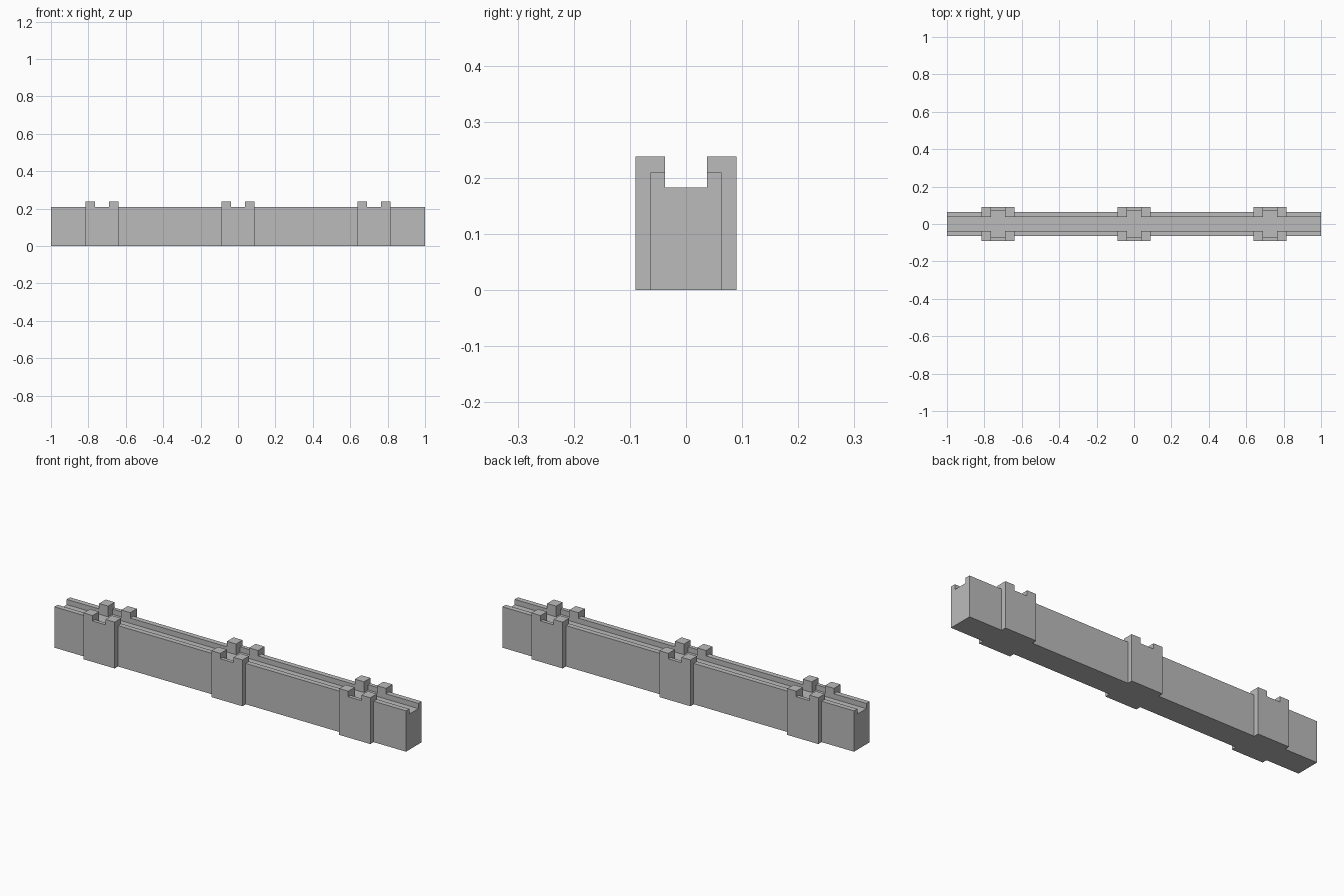
import bpy
import bmesh

cube = bpy.data.objects.get("Cube")
if cube:
    bpy.data.objects.remove(cube, do_unlink=True)

# Main dimensions
HALF_LENGTH = 1.0
TOWERS = (-0.727, 0.0, 0.727)
TOWER_HALF, GAP_HALF = 0.0885, 0.037
WALK_Y, WALL_Y, BAY_Y, TOWER_Y = 0.037, 0.0635, 0.071, 0.09
WALK_Z, PARAPET_Z, MERLON_Z = 0.183, 0.21, 0.238


def wall_height(x, y):
    """Height of the masonry above a point of the plan."""
    y = abs(y)
    off = min(abs(x - t) for t in TOWERS)
    if off < GAP_HALF:                       # bay between two merlons
        return WALK_Z if y < BAY_Y else PARAPET_Z
    if y < WALK_Y:                           # sunken walkway
        return WALK_Z
    if off < TOWER_HALF:                     # corner merlons
        return MERLON_Z
    return PARAPET_Z if y < WALL_Y else 0.0  # plain wall with parapet


# Plan and level lines that divide the masonry into blocks
xs = sorted([-HALF_LENGTH, HALF_LENGTH] +
            [t + s * w for t in TOWERS for s in (-1, 1) for w in (TOWER_HALF, GAP_HALF)])
ys = sorted(s * w for s in (-1, 1) for w in (WALK_Y, WALL_Y, BAY_Y, TOWER_Y))
zs = [0.0, WALK_Z, PARAPET_Z, MERLON_Z]
lines = (xs, ys, zs)


def filled(cell):
    if any(c < 0 or c >= len(l) - 1 for c, l in zip(cell, lines)):
        return False
    x, y, z = ((l[c] + l[c + 1]) / 2 for c, l in zip(cell, lines))
    return z < wall_height(x, y)


# Keep only the outer skin of the blocks
bm = bmesh.new()
verts = {}


def corner(key):
    if key not in verts:
        verts[key] = bm.verts.new([l[k] for k, l in zip(key, lines)])
    return verts[key]


cells = [(i, j, k) for i in range(len(xs) - 1)
         for j in range(len(ys) - 1) for k in range(len(zs) - 1)]
for cell in filter(filled, cells):
    for axis in range(3):
        for side in (0, 1):
            near = list(cell)
            near[axis] += 2 * side - 1
            if filled(near):
                continue
            loop = []
            for a, b in ((0, 0), (1, 0), (1, 1), (0, 1)):
                key = list(cell)
                key[axis] += side
                key[(axis + 1) % 3] += a
                key[(axis + 2) % 3] += b
                loop.append(corner(tuple(key)))
            bm.faces.new(loop if side else loop[::-1])

# Merge the flat pieces into clean faces
bmesh.ops.dissolve_limit(bm, angle_limit=0.01, verts=bm.verts[:], edges=bm.edges[:])
mesh = bpy.data.meshes.new("castle_wall")
bm.to_mesh(mesh)
bm.free()

# Stone colour
stone = bpy.data.materials.new("stone_grey")
stone.use_nodes = True
grey = (0.5, 0.5, 0.5, 1.0)
stone.diffuse_color = grey
stone.node_tree.nodes["Principled BSDF"].inputs["Base Color"].default_value = grey
mesh.materials.append(stone)

wall = bpy.data.objects.new("castle_wall", mesh)
bpy.context.collection.objects.link(wall)
